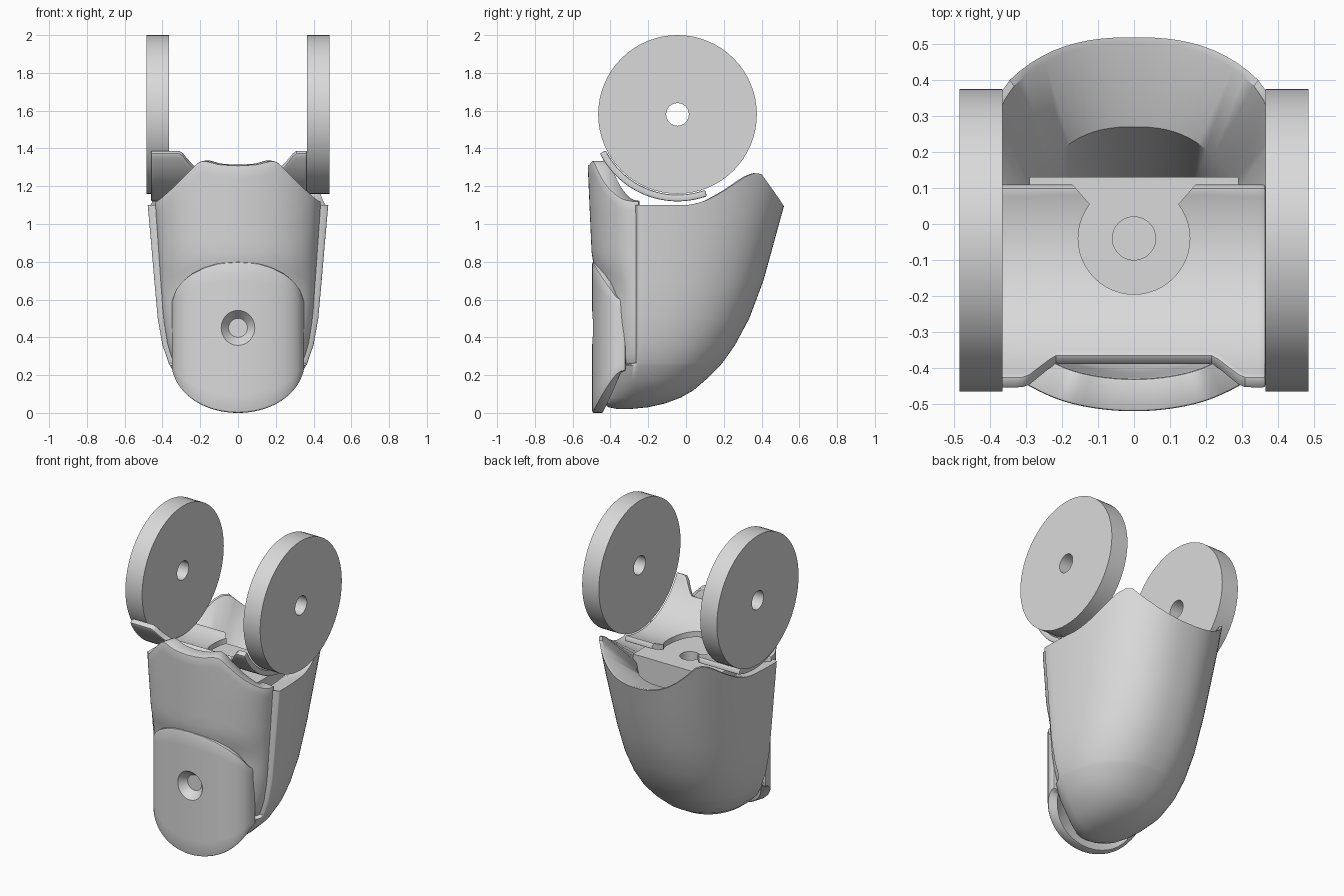
import bpy, bmesh, math
from mathutils import Matrix

cube = bpy.data.objects.get("Cube")
if cube:
    bpy.data.objects.remove(cube, do_unlink=True)

grey = bpy.data.materials.new("light grey")
grey.use_nodes = True
colour = (0.7, 0.7, 0.7, 1)
grey.diffuse_color = colour
grey.node_tree.nodes["Principled BSDF"].inputs["Base Color"].default_value = colour

AXLE_Y, AXLE_Z = -0.045, 1.58


def interp(table, t):
    """Linear lookup; each row is (key, value, ...)."""
    for a, b in zip(table, table[1:]):
        if t <= b[0]:
            break
    k = max(0, (t - a[0]) / (b[0] - a[0]))
    return [p + (q - p) * k for p, q in zip(a[1:], b[1:])]


def link(name, verts, faces):
    mesh = bpy.data.meshes.new(name)
    mesh.from_pydata(verts, [], faces)
    mesh.materials.append(grey)
    ob = bpy.data.objects.new(name, mesh)
    bpy.context.collection.objects.link(ob)
    return ob


def make(name, verts, faces):
    """Closed solid with outward normals."""
    ob = link(name, verts, faces)
    bm = bmesh.new()
    bm.from_mesh(ob.data)
    bmesh.ops.recalc_face_normals(bm, faces=bm.faces)
    bm.to_mesh(ob.data)
    bm.free()
    return ob


def prism(name, outline, place, d0, d1):
    """Extrude a 2D outline; place(d, p, q) gives the 3D point."""
    n = len(outline)
    verts = [place(d, p, q) for d in (d0, d1) for p, q in outline]
    faces = [(i, (i + 1) % n, n + (i + 1) % n, n + i) for i in range(n)]
    return make(name, verts, faces + [tuple(range(n)), tuple(range(n, 2 * n))])


def cone(name, r1, r2, depth, matrix):
    ob = link(name, [], [])
    bm = bmesh.new()
    bmesh.ops.create_cone(bm, cap_ends=True, segments=48, radius1=r1,
                          radius2=r2, depth=depth, matrix=matrix)
    bm.to_mesh(ob.data)
    bm.free()
    ob.hide_render = True
    return ob


def plate(name, point, nu, nv, thick, soft=0.01):
    """Curved sheet over u, v, thickened behind its face, with soft edges."""
    verts = [point(-1 + 2 * i / nu, j / nv) for j in range(nv + 1) for i in range(nu + 1)]
    w = nu + 1
    ob = link(name, verts, [(j * w + i, j * w + i + 1, (j + 1) * w + i + 1, (j + 1) * w + i)
                            for j in range(nv) for i in range(nu)])
    solid = ob.modifiers.new("Thickness", 'SOLIDIFY')
    solid.thickness, solid.offset = thick, -1
    bev = ob.modifiers.new("Soft edge", 'BEVEL')
    bev.width, bev.segments, bev.angle_limit = soft, 2, math.radians(50)
    return ob


def cut(ob, *cutters):
    for c in cutters:
        mod = ob.modifiers.new("Cut", 'BOOLEAN')
        mod.object, mod.operation, mod.solver = c, 'DIFFERENCE', 'EXACT'


def finish(ob, angle=35):
    bpy.ops.object.select_all(action='DESELECT')
    bpy.context.view_layer.objects.active = ob
    ob.select_set(True)
    for mod in list(ob.modifiers):
        bpy.ops.object.modifier_apply(modifier=mod.name)
    bpy.ops.object.shade_smooth_by_angle(angle=math.radians(angle))


# Rounded shell: height, half width, front y, back y
SECTIONS = [(.02, .04, -.36, -.3), (.03, .1, -.41, -.2), (.05, .16, -.44, -.11),
            (.08, .21, -.44, -.03), (.12, .26, -.44, .04), (.18, .32, -.44, .11),
            (.25, .36, -.43, .18), (.265, .368, -.29, .193), (.36, .4, -.29, .26),
            (.5, .425, -.29, .335), (.7, .443, -.29, .41), (.9, .46, -.29, .465),
            (1.1, .478, -.29, .52), (1.3, .495, -.29, .57)]
RIM = [(-1, 1.1), (.03, 1.1), (.12, 1.13), (.2, 1.18), (.29, 1.25), (.33, 1.27),
       (.37, 1.265), (.41, 1.22), (.52, 1.1)]


def unit(a, z):
    """Point on a unit superellipse, squarer behind than in front."""
    c, s = math.cos(a), math.sin(a)
    p = 2.2 + 0.25 * min(z, 1) if s > 0 else 2
    r = (abs(c) ** p + abs(s) ** p) ** (-1 / p)
    return r * c, r * s


def shell_point(a, z):
    w, front, back = interp(SECTIONS, z)
    yc = -0.33 + 0.08 * min(1, z / 0.15)
    c, s = unit(a, z)
    return w * c, yc + s * (back - yc if s > 0 else yc - front), z


N = 96
angles = [2 * math.pi * i / N for i in range(N)]
rows = [[shell_point(a, s[0]) for a in angles] for s in SECTIONS[:-2]]
rims = [interp(RIM, shell_point(a, 1.12)[1])[0] for a in angles]
for k in (0.5, 1):
    rows.append([shell_point(a, .9 + (h - .9) * k) for a, h in zip(angles, rims)])
rows.append([(x * .965, -.25 + (y + .25) * .975, z - .002) for x, y, z in rows[-1]])
# Funnel inside the rim, then the deep pocket narrowing downwards
for half, reach, drop in ((.34, .52, 0), (.31, .37, .4)):
    ring = []
    for a in angles:
        c, s = unit(a, 1)
        ring.append((half * c, -.25 + s * (reach if s > 0 else .02),
                     1.06 - .05 * max(s, 0) ** 2 - drop))
    rows.append(ring)
verts = [v for r in rows for v in r]
faces = [(j * N + i, j * N + (i + 1) % N, (j + 1) * N + (i + 1) % N, (j + 1) * N + i)
         for j in range(len(rows) - 1) for i in range(N)]
faces += [tuple(range(N)), tuple(range(len(verts) - N, len(verts)))]
finish(make("rounded_shell", verts, faces))

# Flat inner floor with a bolt hole
core = prism("inner_floor", [(-.35, .65), (-.35, 1.09), (.13, 1.09), (.13, .65)],
             lambda x, y, z: (x, y, z), -.29, .29)
bolt_cut = cone("bolt_cutter", .06, .06, .16, Matrix.Translation((0, -.04, 1.09)))
cut(core, bolt_cut)
finish(core)

# Front panel with a shaped top edge
TOP = [(0, 1.31), (.1, 1.315), (.18, 1.335), (.21, 1.33), (.25, 1.29), (.34, 1.2),
       (.42, 1.13), (.44, 1.12)]
DEPTH = [(0, .19), (.66, .195), (.81, .248), (1.35, .272)]


def panel_point(u, v):
    a = u * math.pi / 2
    top = interp(TOP, abs(.44 * math.sin(a)))[0]
    z = .26 + (top - .26) * v
    level = min(z, 1.1)
    w = interp(SECTIONS, level)[0] - .02 - .018 * level
    return w * math.sin(a), -.25 - interp(DEPTH, z)[0] * math.cos(a), z


finish(plate("front_panel", panel_point, 48, 16, .09))

# Toe plate with a countersunk hole
TOE_TOP = [(0, .8), (.1, .793), (.18, .77), (.25, .735), (.3, .695), (.33, .655), (.35, .6)]


def toe_point(u, v):
    a = u * math.pi / 2
    x = .35 * math.sin(a)
    low = .26 * (1 - math.sqrt(1 - (x / .352) ** 2 * .99))
    z = low + (interp(TOE_TOP, abs(x))[0] - low) * v
    return x, -.32 - .177 * max(math.cos(a), 0) ** .75, z


toe = plate("toe_plate", toe_point, 40, 8, .06)
sink = cone("countersink_cutter", .05, .1, .06,
            Matrix.Translation((0, -.476, .45)) @ Matrix.Rotation(math.pi / 2, 4, 'X'))
cut(toe, sink)
finish(toe)


# Curved cradle following the discs, with a raised tab at each front corner
def cradle_point(u, v):
    x, r = -.0475 + .4125 * u, .425
    k = min(1, max(0, (abs(x) - .22) / .08))
    a0 = math.asin((-.365 - .06 * k - AXLE_Y) / r)
    a1 = math.asin((.1 - AXLE_Y) / r)
    a = a0 + (a1 - a0) * v
    return x, AXLE_Y + r * math.sin(a), AXLE_Z - r * math.cos(a)


cradle = plate("cradle", cradle_point, 44, 24, .035, .006)
round_cut = cone("cradle_cutter", .155, .155, .3, Matrix.Translation((0, -.04, 1.15)))
flare_cut = prism("flare_cutter", [(-.11, .04), (.11, .04), (.18, .12), (-.18, .12)],
                  lambda z, x, y: (x, y, z), 1, 1.3)
flare_cut.hide_render = True
cut(cradle, round_cut, flare_cut)
finish(cradle)

# Two upright discs with axle holes
for side, name in ((-1, "right_disc"), (1, "left_disc")):
    n = 64
    loop = [(.06, .365), (.42, .365), (.42, .485), (.06, .485)]
    verts = [(side * x, AXLE_Y + r * math.cos(i * math.tau / n),
              AXLE_Z + r * math.sin(i * math.tau / n)) for r, x in loop for i in range(n)]
    faces = [(j * n + i, j * n + (i + 1) % n, (j + 1) % 4 * n + (i + 1) % n, (j + 1) % 4 * n + i)
             for j in range(4) for i in range(n)]
    finish(make(name, verts, faces))

for cutter in (bolt_cut, sink, round_cut, flare_cut):
    bpy.data.objects.remove(cutter, do_unlink=True)
